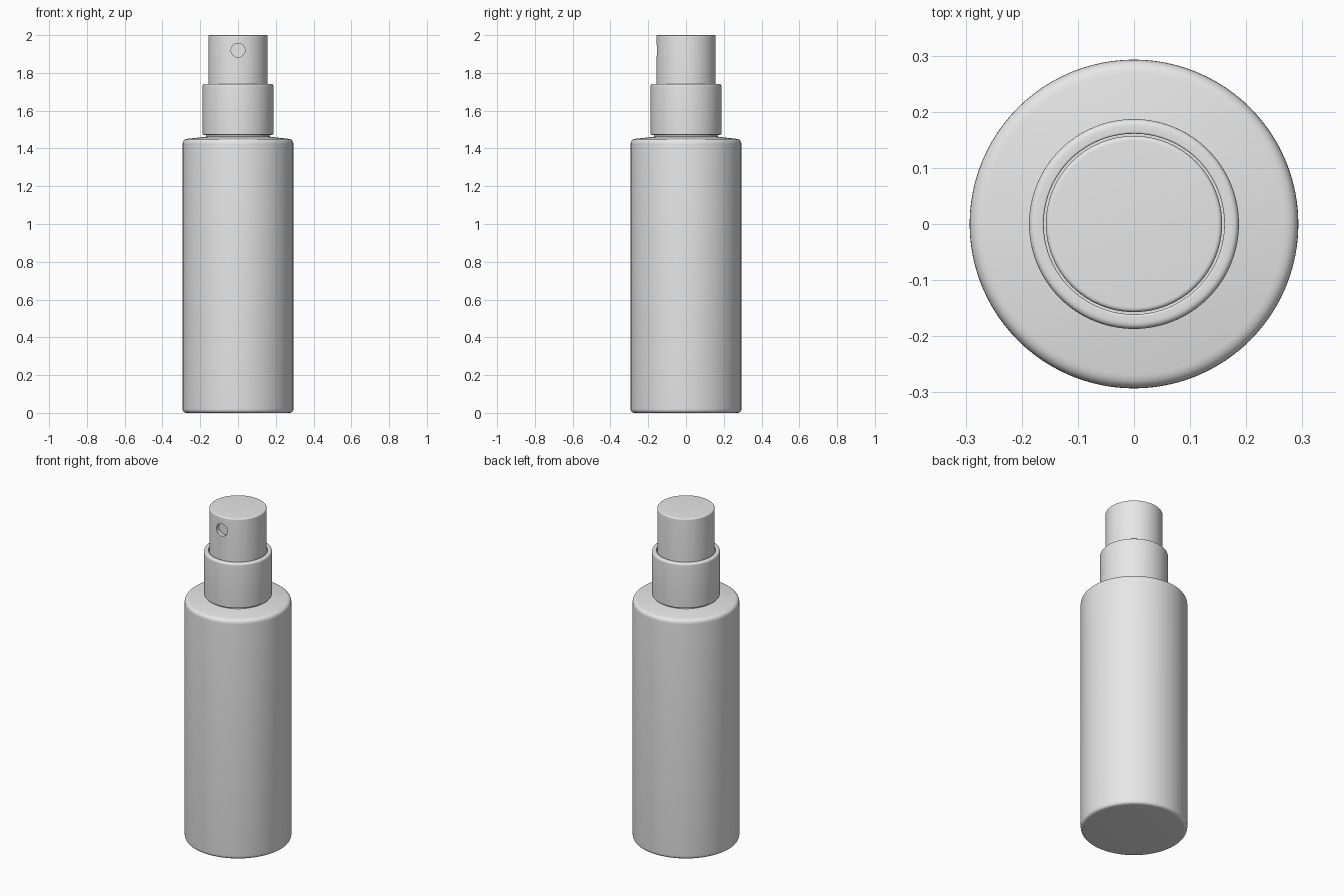
import bpy
import bmesh
from math import pi, radians
from mathutils import Matrix, Vector

cube = bpy.data.objects.get("Cube")
if cube:
    bpy.data.objects.remove(cube, do_unlink=True)

SEGMENTS = 96

plastic = bpy.data.materials.new("light grey plastic")
plastic.use_nodes = True
GREY = (0.8, 0.8, 0.8, 1)
plastic.diffuse_color = GREY
plastic.node_tree.nodes["Principled BSDF"].inputs["Base Color"].default_value = GREY


def rounded(profile, steps=6):
    """Expand (radius, z, fillet) corners into a smooth outline."""
    points = []
    for i, (r, z, fillet) in enumerate(profile):
        corner = Vector((r, z))
        if not fillet:
            points.append(corner)
            continue
        before, after = (Vector(profile[j][:2]) for j in (i - 1, i + 1))
        a = corner + (before - corner).normalized() * fillet
        b = corner + (after - corner).normalized() * fillet
        for s in range(steps + 1):
            t = s / steps
            points.append(a.lerp(corner, t).lerp(corner.lerp(b, t), t))
    return points


def lathe(name, profile):
    """Spin a profile that starts and ends on the z axis."""
    bm = bmesh.new()
    verts = [bm.verts.new((p.x, 0, p.y)) for p in rounded(profile)]
    edges = [bm.edges.new(pair) for pair in zip(verts, verts[1:])]
    bmesh.ops.spin(bm, geom=verts + edges, cent=(0, 0, 0), axis=(0, 0, 1),
                   angle=2 * pi, steps=SEGMENTS, use_duplicate=False)
    bmesh.ops.remove_doubles(bm, verts=bm.verts, dist=0.0001)
    bmesh.ops.recalc_face_normals(bm, faces=bm.faces)
    mesh = bpy.data.meshes.new(name)
    bm.to_mesh(mesh)
    bm.free()
    mesh.materials.append(plastic)
    obj = bpy.data.objects.new(name, mesh)
    bpy.context.collection.objects.link(obj)
    return obj


def smooth(obj):
    bpy.ops.object.select_all(action="DESELECT")
    obj.select_set(True)
    bpy.context.view_layer.objects.active = obj
    bpy.ops.object.shade_smooth_by_angle(angle=radians(35))


# Bottle with a gently sloped shoulder and a short neck
bottle = lathe("bottle", [
    (0, 0, 0), (0.293, 0, 0.022), (0.293, 1.448, 0.025),
    (0.17, 1.462, 0), (0.17, 1.5, 0), (0, 1.5, 0)])

# Collar with a narrow groove around the spray head
collar = lathe("collar", [
    (0, 1.472, 0), (0.187, 1.472, 0.006), (0.187, 1.742, 0.013),
    (0.161, 1.742, 0.004), (0.161, 1.71, 0), (0, 1.71, 0)])

# Push-down spray head
head = lathe("spray_head", [
    (0, 1.7, 0), (0.157, 1.7, 0), (0.157, 2, 0.009), (0, 2, 0)])

# Nozzle hole bored into the front of the head
bm = bmesh.new()
bmesh.ops.create_cone(bm, cap_ends=True, segments=32, radius1=0.037,
                      radius2=0.037, depth=0.1,
                      matrix=Matrix.Translation((0, -0.18, 1.92))
                      @ Matrix.Rotation(pi / 2, 4, "X"))
mesh = bpy.data.meshes.new("nozzle_cutter")
bm.to_mesh(mesh)
bm.free()
mesh.materials.append(plastic)
cutter = bpy.data.objects.new("nozzle_cutter", mesh)
bpy.context.collection.objects.link(cutter)
cutter.hide_render = True

for part in (bottle, collar, head):
    smooth(part)

cut = head.modifiers.new("nozzle_hole", "BOOLEAN")
cut.operation = "DIFFERENCE"
cut.solver = "EXACT"
cut.object = cutter
bpy.ops.object.modifier_apply(modifier=cut.name)
bpy.data.objects.remove(cutter, do_unlink=True)
smooth(head)
